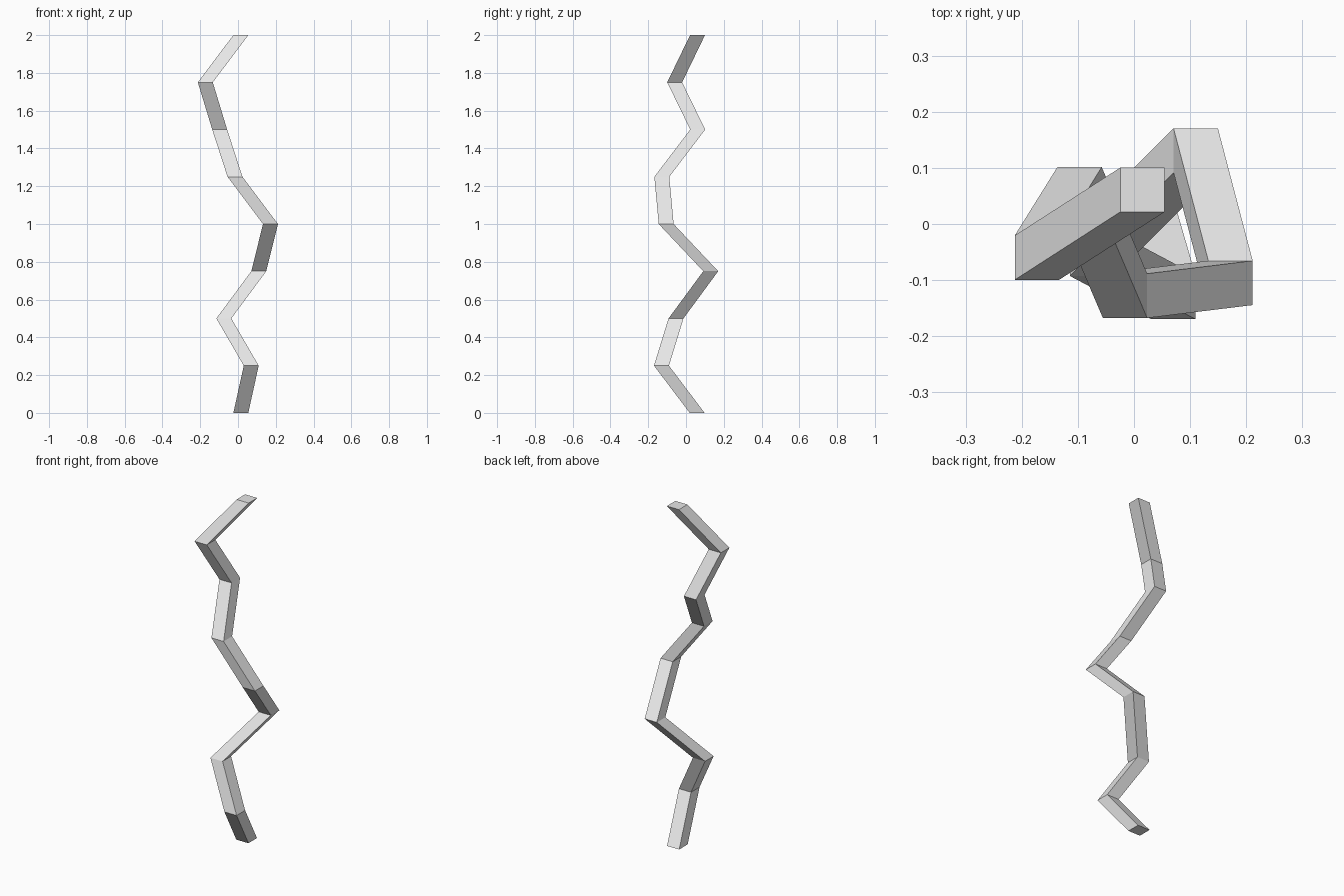
import bpy, bmesh

if "Cube" in bpy.data.objects:
    bpy.data.objects.remove(bpy.data.objects["Cube"])

STEP = 0.25   # height of each segment
HALF = 0.0395  # half width of the square section

# centre (x, y) of the bolt at each joint, bottom to top
joints = [(0.015, 0.059), (0.07, -0.13), (-0.075, -0.053), (0.11, 0.131),
          (0.172, -0.105), (-0.016, -0.128), (-0.097, 0.062),
          (-0.173, -0.06), (0.015, 0.061)]

grey = bpy.data.materials.new("light_grey")
grey.diffuse_color = (0.8, 0.8, 0.8, 1)
grey.use_nodes = True
grey.node_tree.nodes["Principled BSDF"].inputs["Base Color"].default_value = grey.diffuse_color

# horizontal square rings, bridged into a zigzag
bm = bmesh.new()
rings = []
for i, (x, y) in enumerate(joints):
    rings.append([bm.verts.new((x + sx * HALF, y + sy * HALF, i * STEP))
                  for sx, sy in ((-1, -1), (1, -1), (1, 1), (-1, 1))])
for low, high in zip(rings, rings[1:]):
    for k in range(4):
        n = (k + 1) % 4
        bm.faces.new((low[k], low[n], high[n], high[k]))

# end caps
bm.faces.new(rings[0][::-1])
bm.faces.new(rings[-1])

mesh = bpy.data.meshes.new("zigzag_bolt")
bm.to_mesh(mesh)
bm.free()
mesh.materials.append(grey)
bolt = bpy.data.objects.new("zigzag_bolt", mesh)
bpy.context.collection.objects.link(bolt)
